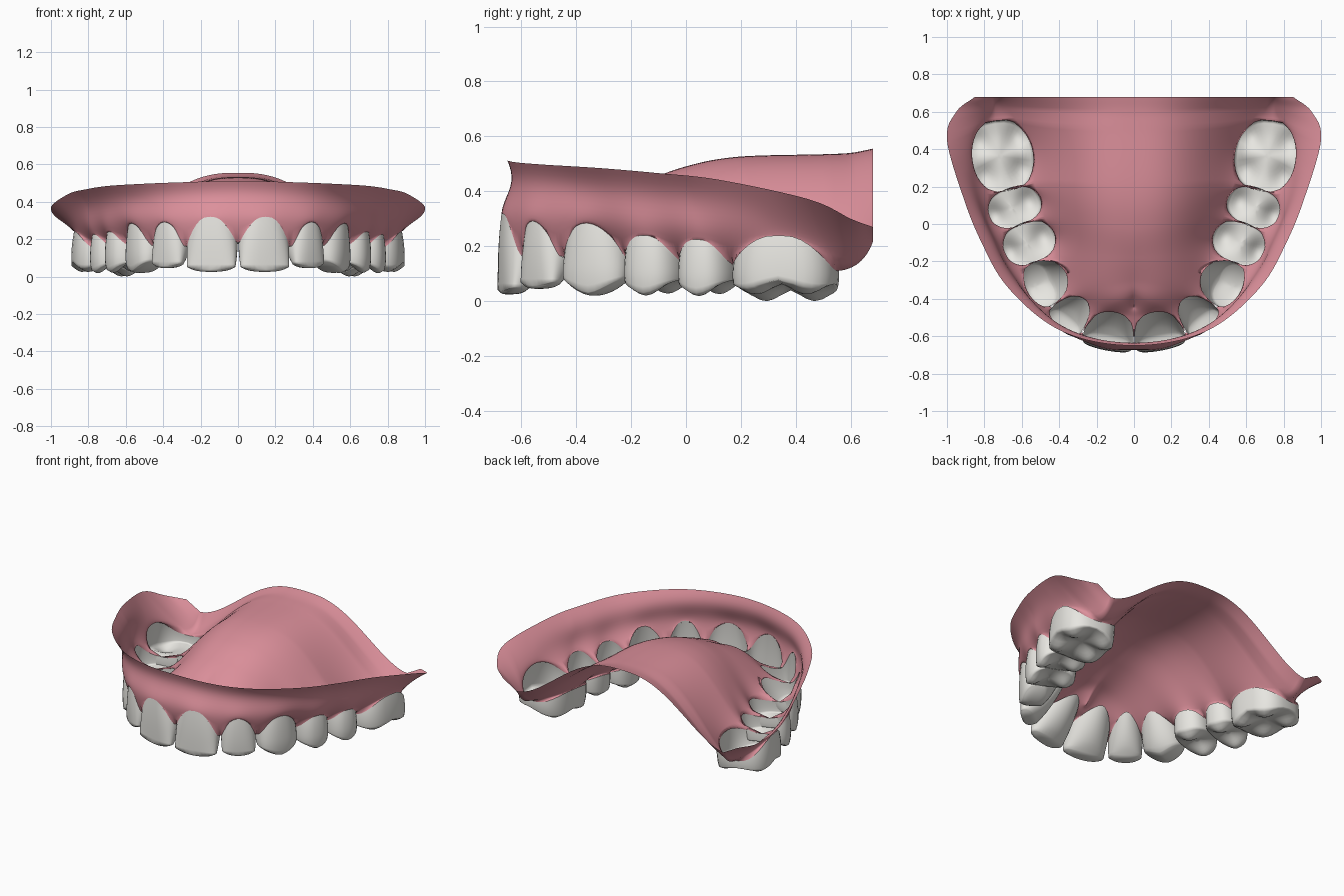
import bpy, bmesh, math
from mathutils import Vector as V

if "Cube" in bpy.data.objects:
    bpy.data.objects.remove(bpy.data.objects["Cube"])

HALF = 16  # samples along one side of a tooth

# contact points between neighbouring teeth (right half), with papilla height as z
CONTACT = [V(p) for p in [(0, -.585, .18), (.255, -.535, .16), (.41, -.415, .16), (.515, -.195, .15),
                          (.6, 0, .14), (.675, .185, .13), (.735, .545, .11)]]
# name, buccal depth, lingual depth, lowest z, buccal margin z, lingual margin z,
# edge position (1 = thin front edge, -1 = full table), edge width, roundness, kind
TEETH = [("central_incisors", .118, .18, .025, .32, .27, .55, .96, 2.6, "incisor"),
         ("lateral_incisors", .11, .165, .045, .30, .26, .5, .92, 2.5, "incisor"),
         ("canines", .13, .15, .02, .29, .25, .1, .82, 2.3, "canine"),
         ("first_premolars", .155, .158, .02, .24, .19, -.8, .84, 2.5, "premolar"),
         ("second_premolars", .155, .158, .018, .225, .185, -.8, .86, 2.5, "premolar"),
         ("molars", .182, .18, 0, .24, .18, -.85, .9, 2.7, "molar")]


def lerp(a, b, t):
    return a + (b - a) * t


def spline(pts, u):
    """Catmull-Rom curve through pts, one unit of u per point"""
    i = min(int(u), len(pts) - 2)
    t = u - i
    b, c = pts[i], pts[i + 1]
    a = pts[i - 1] if i else V((-c.x, c.y, c.z))
    d = pts[i + 2] if i + 2 < len(pts) else 2 * c - b
    return .5 * (2 * b + (c - a) * t + (2 * a - 5 * b + 4 * c - d) * t * t + (3 * b - a - 3 * c + d) * t ** 3)


def chew_height(kind, a, b):
    """height of the biting surface above its lowest point"""
    r = min(1, math.hypot(a, b))
    if kind == "incisor":
        return .012 * a * a + .012 * r ** 4 + .012 * max(0, abs(a) - .7)
    if kind == "canine":
        return .055 * abs(a) ** 1.6 + .012 * r ** 4
    if kind == "premolar":
        top = .8 if b > 0 else .62
        return .06 * (1 - math.exp(-(a * a / .5 + (abs(b) - top) ** 2 / .2))) + .012 * (b < 0) * -b
    return .05 * (1 - math.exp(-((abs(a) - .5) ** 2 + (abs(b) - .62) ** 2) / .16)) + .02 * (b + .6) * (b > -.6)


class Tooth:
    def __init__(self, i):
        (self.name, self.db, self.dl, self.z0, self.zb, self.zl,
         self.q, self.w0, self.e, self.kind) = TEETH[i]
        self.front = i < 3
        self.p, self.d = CONTACT[i], CONTACT[i + 1]
        self.c = (self.p + self.d) / 2
        self.t = (self.d - self.p) / 2
        self.t.z = 0
        self.n = V((self.t.y, -self.t.x, 0)).normalized()

    def unit(self, k):
        """rounded-square direction: k 0..HALF buccal, HALF..2*HALF lingual"""
        th = math.pi * (1 - k / HALF)
        e = 1.9 if self.front and k > HALF else self.e
        f = lambda x: math.copysign(abs(x) ** (2 / e), x) if abs(x) > 1e-9 else 0
        return f(math.cos(th)), f(math.sin(th))

    def place(self, a, b, z):
        h = max(0, min(1, (z - self.z0) / (self.zb - self.z0)))
        g = 1 - (1 - self.w0) * ((.4 - h) / .4) ** 2 if h < .4 else 1 - .15 * ((h - .4) / .6) ** 2
        nb = self.db * (.5 + .5 * g)
        nl = lerp(self.q * self.db, -self.dl, h ** .6)
        mid = (self.q + 1) / 2 * self.db * (1 - h)
        n = mid + ((nb - mid) if b > 0 else (mid - nl)) * b
        r = self.c + self.t * (a * g * 1.045) + self.n * n
        return V((r.x, r.y, z))

    def margin(self, k):
        a, b = self.unit(k)
        low = lerp(self.p.z, self.d.z, (a + 1) / 2)
        power = 2.8 if b > 0 else 1.7 if self.front else 2.4
        z = lerp(low, self.zb if b > 0 else self.zl, 1 - min(1, abs(a)) ** power)
        return a, b, z

    def rings(self):
        out = []
        for j in range(11):  # crown wall
            ring = []
            for k in range(2 * HALF):
                a, b, z = self.margin(k)
                ring.append(self.place(a, b, lerp(z, self.z0 + chew_height(self.kind, a, b), j / 10)))
            out.append(ring)
        for r in (.93, .84, .74, .64, .54, .43, .32, .2, .08):  # biting surface
            ring = []
            for k in range(2 * HALF):
                a, b = self.unit(k)
                z = self.z0 + chew_height(self.kind, a * r, b * r)
                edge = self.place(a, b, self.z0 + chew_height(self.kind, a, b))
                core = self.place(0, 0, self.z0 + chew_height(self.kind, 0, 0))
                p = lerp(core, edge, r)
                ring.append(V((p.x, p.y, z)))
            out.append(ring)
        return out


def loft(bm, rows, closed=False):
    vs = [[bm.verts.new(p) for p in row] for row in rows]
    n = len(rows[0])
    for r, s in zip(vs, vs[1:]):
        for k in range(n if closed else n - 1):
            m = (k + 1) % n
            bm.faces.new((r[k], r[m], s[m], s[k]))
    if closed:
        bm.faces.new(vs[-1])


def finish(bm, name, merge, mat):
    if merge:
        bmesh.ops.remove_doubles(bm, verts=bm.verts, dist=1e-4)
    bmesh.ops.recalc_face_normals(bm, faces=bm.faces)
    me = bpy.data.meshes.new(name)
    bm.to_mesh(me)
    bm.free()
    me.shade_smooth()
    me.materials.append(mat)
    ob = bpy.data.objects.new(name, me)
    bpy.context.collection.objects.link(ob)
    m = ob.modifiers.new("mirror", 'MIRROR')
    m.use_mirror_merge = merge
    m.merge_threshold = .0005


def colour(name, rgb):
    mat = bpy.data.materials.new(name)
    mat.diffuse_color = (*rgb, 1)
    mat.use_nodes = True
    mat.node_tree.nodes["Principled BSDF"].inputs["Base Color"].default_value = mat.diffuse_color
    return mat


# teeth: open crown shells, mirrored to the left side
enamel = colour("enamel", (.80, .79, .75))
teeth = [Tooth(i) for i in range(6)]
for t in teeth:
    bm = bmesh.new()
    loft(bm, t.rings(), True)
    finish(bm, t.name, False, enamel)

# gum margins following the crowns, meeting at each papilla
buccal, lingual, us = [], [], []
for i, t in enumerate(teeth):
    for k in range(HALF + 1):
        b, l = t.place(*t.margin(k)), t.place(*t.margin((2 * HALF - k) % (2 * HALF)))
        if k == 0 and i:
            b = (b + buccal.pop()) / 2
            lingual.pop()
            us.pop()
        if k == 0 and i == 0:
            b.x = 0
        if k in (0, HALF):
            l = b.copy()
        buccal.append(b)
        lingual.append(l)
        us.append(i + k / HALF)
# ridge crest behind the molar
a, b, c = buccal[-1], V((.74, .63, .14)), V((.75, .68, .215))
for k in range(1, 13):
    u = k / 6
    p = lerp(lerp(a, b, u), lerp(b, c, u - 1), u / 2)
    buccal.append(p)
    lingual.append(p.copy())
    us.append(6 + u)


def smooth(line, passes):
    for _ in range(passes):
        f = line[1]
        ext = [V((-f.x, f.y, f.z))] + line
        line = [(ext[k] + 2 * ext[k + 1] + ext[k + 2]) / 4 for k in range(len(line) - 1)] + [line[-1]]
    return line


RIM = [V(p) for p in [(0, -.65, .512), (.27, -.615, .505), (.485, -.515, .497), (.69, -.32, .485), (.81, -.11, .467),
                      (.905, .12, .442), (1, .45, .37), (.95, .6, .30), (.85, .68, .27)]]
MID = [V((0, y, z)) for y, z in [(-.44, .25), (-.37, .32), (-.3, .36), (-.18, .42), (-.02, .485),
                                 (.18, .525), (.5, .535), (.6, .54), (.68, .555)]]

# gum: outer flange plus vaulted palate, one thin sheet
bm = bmesh.new()
rows = []
for j in range(15):
    v = j / 14
    row = []
    for p, u in zip(smooth(buccal, int(150 * v ** .9)), us):
        q = lerp(p, spline(RIM, u), v)
        out = V((p.x, min(0, p.y - .1), 0)).normalized()
        fade = max(0, min(1, 5.5 - u))
        row.append(q + out * .016 * fade * math.sin(2 * math.pi * v))
    rows.append(row)
loft(bm, rows)
rows = []
for j in range(25):
    s = j / 24
    row = []
    for p, u in zip(smooth(lingual, int(220 * s ** .65)), us):
        m = spline(MID, u)
        q = lerp(p, m, s)
        ease = 1.3 + .4 * max(0, min(1, (u - 5) / 2))  # softer valley at the back edge
        q.z = lerp(p.z, m.z, 1 - (1 - s ** ease) ** 2.9)
        row.append(q)
    rows.append(row)
loft(bm, rows)
finish(bm, "gum_base", True, colour("gum_pink", (.72, .28, .33)))
